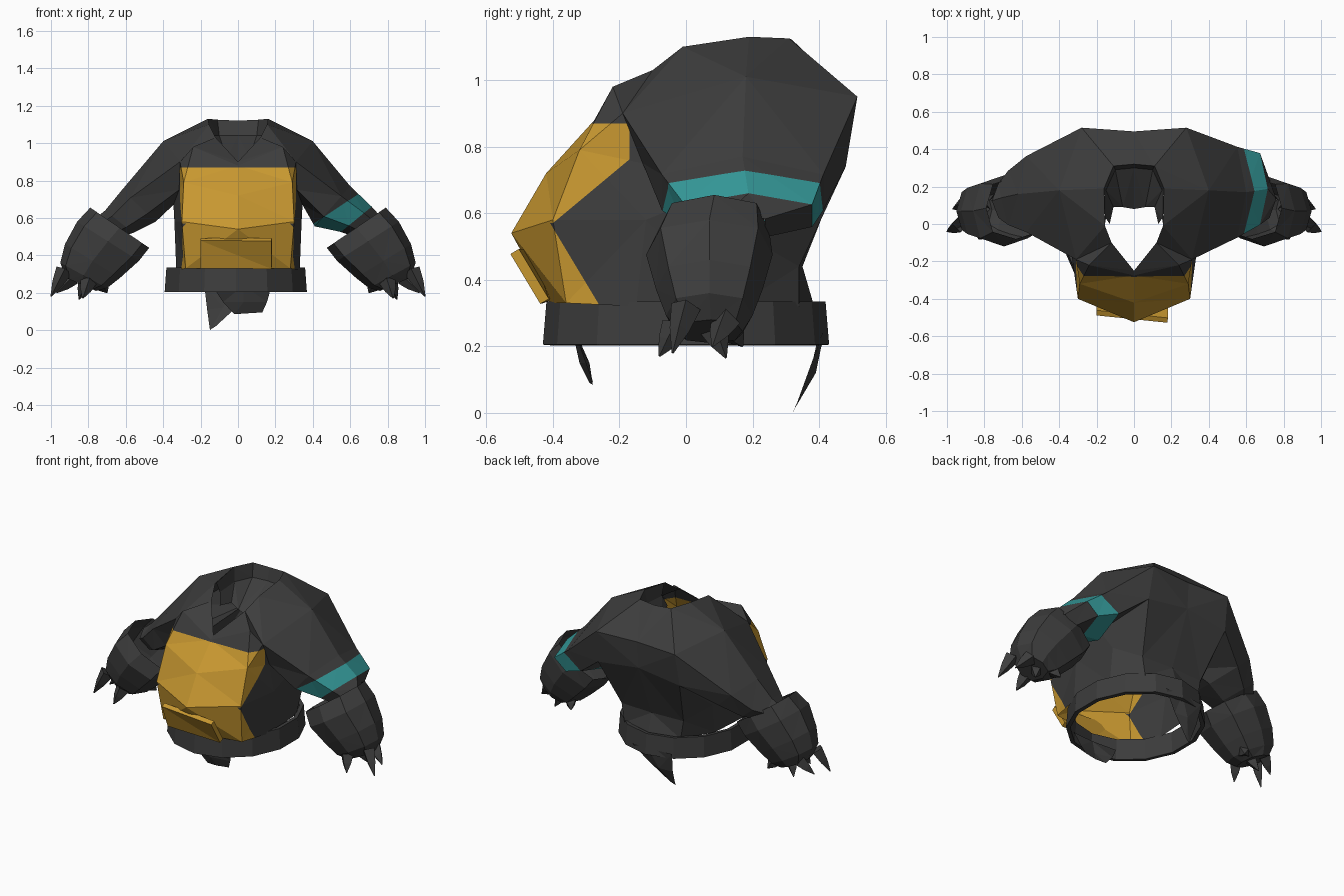
import bpy, bmesh, math
from mathutils import Vector

if "Cube" in bpy.data.objects:
    bpy.data.objects.remove(bpy.data.objects["Cube"])


def material(name, rgb):
    m = bpy.data.materials.new(name)
    m.diffuse_color = (*rgb, 1)
    m.use_nodes = True
    m.node_tree.nodes["Principled BSDF"].inputs["Base Color"].default_value = m.diffuse_color
    return m


DARK = material("charcoal", (0.046, 0.046, 0.046))
GOLD = material("ochre", (0.58, 0.315, 0.03))
TEAL = material("teal", (0.035, 0.32, 0.32))


def loft(name, rings, mats, closed=True, cap=False, cuts=(), rule=None, skip=()):
    """Skin rings of points, cut by (point, normal) planes, colour faces by rule."""
    bm = bmesh.new()
    rows = [[bm.verts.new(p) for p in r] for r in rings]
    n = len(rows[0])
    for k, (a, b) in enumerate(zip(rows, rows[1:])):
        for i in range(n if closed else n - 1):
            j = (i + 1) % n
            if (k, i) not in skip:
                bm.faces.new((a[i], a[j], b[j], b[i]))
    if cap:
        bm.faces.new(rows[-1])
    bmesh.ops.recalc_face_normals(bm, faces=bm.faces)
    bmesh.ops.triangulate(bm, faces=bm.faces)
    for co, no in cuts:
        bmesh.ops.bisect_plane(bm, geom=bm.verts[:] + bm.edges[:] + bm.faces[:],
                               plane_co=co, plane_no=no, dist=1e-5)
    if rule:
        for f in bm.faces:
            f.material_index = int(rule(f.calc_center_median()))
    me = bpy.data.meshes.new(name)
    bm.to_mesh(me)
    bm.free()
    for m in mats:
        me.materials.append(m)
    ob = bpy.data.objects.new(name, me)
    bpy.context.collection.objects.link(ob)
    return ob


def solidify(ob, t, offset=-1):
    m = ob.modifiers.new("thickness", 'SOLIDIFY')
    m.thickness, m.offset = t, offset


def full(half):
    """Complete a half ring (front centre to back centre) by mirroring in x."""
    return half + [(-x, y, z) for x, y, z in half[-2:0:-1]]


def tube_ring(side, xt, zt, xb, zb, y0, y1, n=8, start=0, power=1.0, k=1.0):
    """Oval ring between a top and a bottom point, spanning y0 to y1; low power is boxier."""
    top, bot = Vector((xt, 0, zt)), Vector((xb, 0, zb))
    mid, half = (top + bot) / 2, (top - bot) / 2
    pts = []
    for i in range(n):
        a = math.radians(start) - 2 * math.pi * i / n
        c, s = (math.copysign(abs(v) ** power, v) if abs(v) > 1e-6 else 0
                for v in (math.cos(a), math.sin(a)))
        p = mid + half * s
        pts.append((side * p.x, (y0 + y1) / 2 + k * (y1 - y0) / 2 * c, p.z))
    return pts


# Torso shell: hem, belly, chest, shoulders, neck rim; the sides are open for the sleeves
hem = [(0, -.41, .33), (.28, -.36, .33), (.33, -.15, .32), (.31, .15, .32), (.2, .34, .32), (0, .385, .32)]
belly = [(0, -.525, .54), (.30, -.40, .58), (.34, -.12, .58), (.33, .2, .52), (.22, .34, .44), (0, .35, .44)]
chest = [(0, -.42, .72), (.29, -.32, .79), (.315, -.13, .75), (.345, .10, .67), (.29, .48, .74), (0, .485, .78)]
shoulder = [(0, -.275, .88), (.24, -.22, .98), (.31, -.19, .90), (.40, .18, 1.01), (.28, .515, .95), (0, .495, .95)]
rim = [(0, -.25, .9), (.12, -.1, 1.03), (.155, -.01, 1.1), (.16, .19, 1.13), (.11, .31, 1.125), (0, .32, 1.12)]


def belly_patch(c):
    if c.z > .87:
        return False
    if c.z < .57:
        return c.y < -.27 - .6 * (c.z - .34)
    return c.y < min(-.17, -.40 + 1.2 * (c.z - .57))


loft("torso", [full(r) for r in (hem, belly, chest, shoulder, rim)], [DARK, GOLD],
     cuts=[((0, 0, .57), (0, 0, 1)), ((0, 0, .87), (0, 0, 1)), ((0, -.17, 0), (0, 1, 0)),
           ((0, -.27, .34), (0, 1, .6)), ((0, -.40, .57), (0, 1, -1.2))],
     rule=belly_patch, skip={(2, 2), (2, 3), (2, 6), (2, 7)})

# Folded lining inside the back of the neck
loft("neck_lining",
     [[(-.155, 0, 1.1), (-.16, .19, 1.13), (-.11, .31, 1.125), (0, .32, 1.12),
       (.11, .31, 1.125), (.16, .19, 1.13), (.155, 0, 1.1)],
      [(-.15, .03, 1.03), (-.15, .18, 1.04), (-.1, .29, 1.04), (0, .30, 1.04),
       (.1, .29, 1.04), (.15, .18, 1.04), (.15, .03, 1.03)],
      [(-.13, 0, .96), (-.11, .09, .95), (-.06, .09, .92), (0, .08, .9),
       (.06, .09, .92), (.11, .09, .95), (.13, 0, .96)]], [DARK], closed=False)

# Belly plate
plate = loft("belly_plate", [[(-.2, -.415, .335), (.18, -.425, .335)],
                             [(-.2, -.475, .485), (.18, -.515, .485)]], [GOLD], closed=False)
solidify(plate, .03, 0)

# Belt band
belt = []
for z, s in ((.205, 1.0), (.335, .975)):
    belt.append([(-.012 + .39 * s * math.sin(a), .43 * s * math.cos(a), z)
                 for a in (2 * math.pi * i / 14 for i in range(14))])
solidify(loft("belt", belt, [DARK]), .025)

# Torn cloth strips below the belt
loft("back_strip", [[(-.18, .40, .24), (-.02, .415, .24), (.1, .41, .24)],
                    [(-.165, .37, .11), (-.08, .39, .12), (.0, .37, .13)],
                    [(-.15, .32, .0), (-.145, .322, .005), (-.12, .33, .02)]], [DARK], closed=False)
loft("front_strip", [[(-.14, -.33, .24), (.03, -.34, .24), (.18, -.33, .24)],
                     [(-.08, -.29, .15), (.03, -.32, .15), (.155, -.3, .15)],
                     [(-.02, -.28, .085), (.05, -.29, .09), (.13, -.28, .095)]], [DARK], closed=False)

# Sleeves grow out of the armholes and narrow to a wrist; the right one has a teal band
sleeves = {1: [(.60, .77, .41, .555, -.08, .42), (.715, .66, .55, .525, -.01, .385),
               (.76, .61, .62, .50, .03, .24)],
           -1: [(.62, .75, .44, .58, -.05, .37), (.71, .64, .56, .52, -.01, .29),
                (.76, .60, .62, .50, .03, .22)]}


def teal_band(c):
    return c.x > .42 and c.z < .58 + .66 * (c.x - .42) and .62 * c.x - .79 * c.z < -.068


for side, tag in ((1, "right"), (-1, "left")):
    armhole = [(side * x, y, z) for x, y, z in shoulder[2:5] + chest[4:1:-1]]
    rings = [armhole] + [tube_ring(side, *r, n=6, start=150, k=1.12) for r in sleeves[side]]
    if side > 0:
        loft("right_sleeve", rings, [DARK, TEAL], cuts=[((.42, 0, .58), (-.66, 0, 1))], rule=teal_band)
    else:
        loft("left_sleeve", rings, [DARK])

    # Flared gauntlet tapering to the hand
    glove = [(.79, .655, .475, .44, -.08, .25), (.86, .58, .53, .37, -.12, .26),
             (.925, .46, .63, .28, -.09, .23), (.95, .36, .70, .225, -.06, .20),
             (.92, .28, .76, .21, -.02, .17)]
    loft(tag + "_gauntlet", [tube_ring(side, *r, power=.75) for r in glove], [DARK], cap=True)

    # Claws
    claws = [((.93, .0, .32), (1.0, -.04, .18)), ((.89, .12, .28), (.97, .08, .2)),
             ((.81, .08, .26), (.85, .12, .165)), ((.80, -.03, .26), (.83, -.08, .17)),
             ((.73, .13, .25), (.70, .17, .2))]
    for i, (base, tip) in enumerate(claws):
        b, t = Vector(base), Vector(tip)
        d = (t - b).normalized()
        u = d.cross(Vector((0, 1, 0))).normalized()
        v = d.cross(u)
        ring = [[(side * p.x, p.y, p.z) for p in
                 (c + r * (u * math.cos(a) + v * math.sin(a))
                  for a in (math.pi / 2 * k for k in range(4)))]
                for c, r in ((b, .045), (b.lerp(t, .5), .03), (t, .003))]
        loft(f"{tag}_claw_{i + 1}", ring, [DARK], cap=True)
